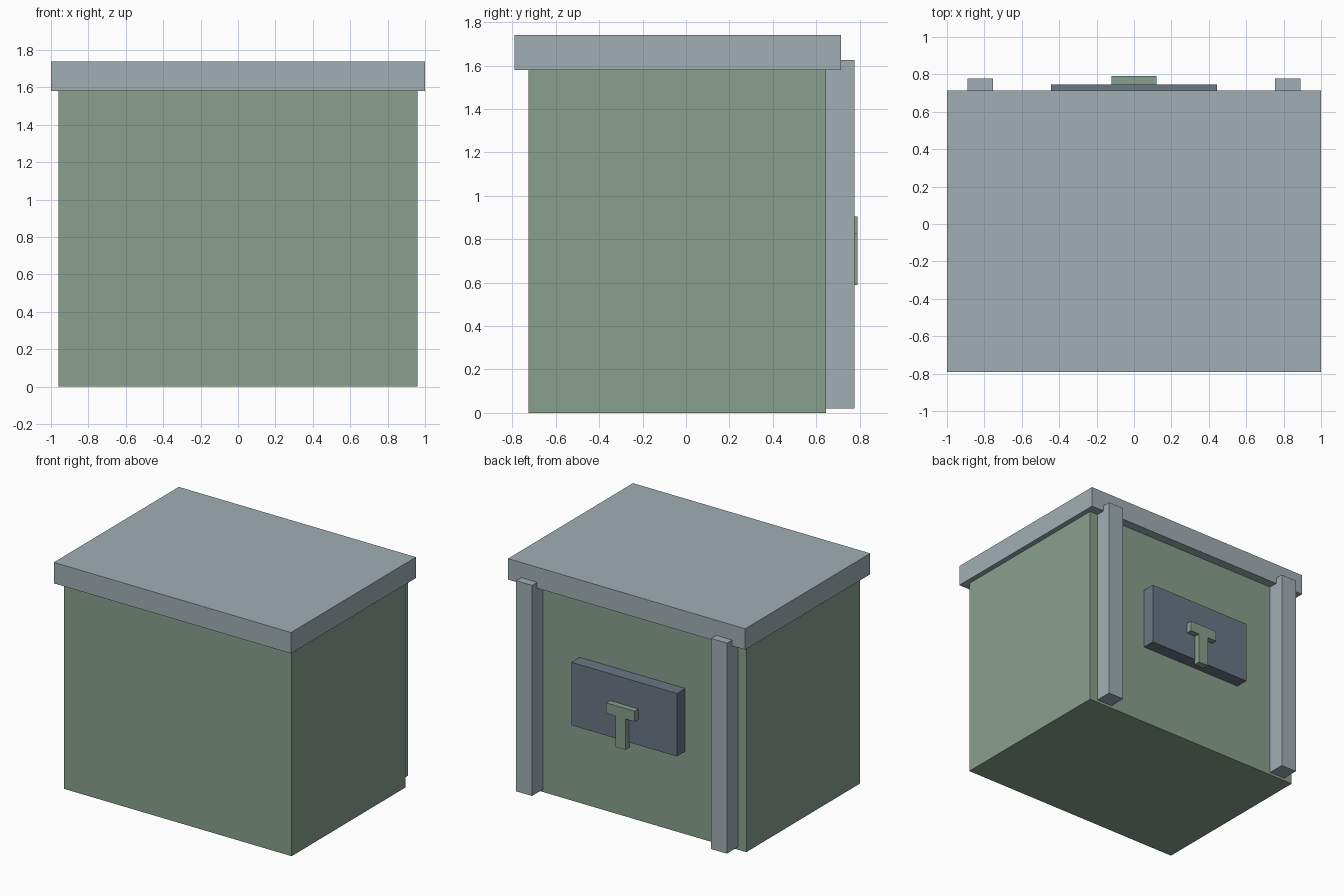
import bpy

if "Cube" in bpy.data.objects:
    bpy.data.objects.remove(bpy.data.objects["Cube"])


def material(name, rgb):
    m = bpy.data.materials.new(name)
    m.diffuse_color = (*rgb, 1.0)
    m.use_nodes = True
    m.node_tree.nodes["Principled BSDF"].inputs["Base Color"].default_value = m.diffuse_color
    return m


GREEN = material("sage green", (0.246, 0.352, 0.270))
GREY = material("pale blue grey", (0.352, 0.429, 0.456))
SLATE = material("dark slate", (0.141, 0.185, 0.238))


def box(name, xs, ys, zs, mat):
    """Box spanning the given (min, max) range on each axis."""
    spans = (xs, ys, zs)
    bpy.ops.mesh.primitive_cube_add(size=1)
    ob = bpy.context.object
    ob.name = name
    ob.location = [(a + b) / 2 for a, b in spans]
    ob.scale = [b - a for a, b in spans]
    bpy.ops.object.transform_apply(location=True, rotation=False, scale=True)
    ob.data.materials.append(mat)
    return ob


BACK = 0.645  # rear wall of the body

# Main body and overhanging lid
box("body", (-0.96, 0.96), (-0.725, BACK), (0, 1.58), GREEN)
box("lid", (-1, 1), (-0.79, 0.715), (1.58, 1.74), GREY)

# Rear corner posts
for side, x in (("left", -0.822), ("right", 0.822)):
    box(side + "_post", (x - 0.067, x + 0.067), (BACK, 0.777), (0.02, 1.625), GREY)

# Rear panel
box("back_panel", (-0.445, 0.445), (BACK, 0.745), (0.63, 1.11), SLATE)

# T-shaped handle on the panel, its stem hanging just below the panel edge
verts = [(-0.12, 0.905), (0.12, 0.905), (0.12, 0.825), (0.043, 0.825),
         (0.043, 0.59), (-0.043, 0.59), (-0.043, 0.825), (-0.12, 0.825)]
n = len(verts)
mesh = bpy.data.meshes.new("handle")
mesh.from_pydata(
    [(x, y, z) for y in (0.735, 0.79) for x, z in verts], [],
    [tuple(reversed(range(n))), tuple(range(n, 2 * n))]
    + [(i, (i + 1) % n, (i + 1) % n + n, i + n) for i in range(n)])
mesh.materials.append(GREEN)
handle = bpy.data.objects.new("handle", mesh)
bpy.context.collection.objects.link(handle)
